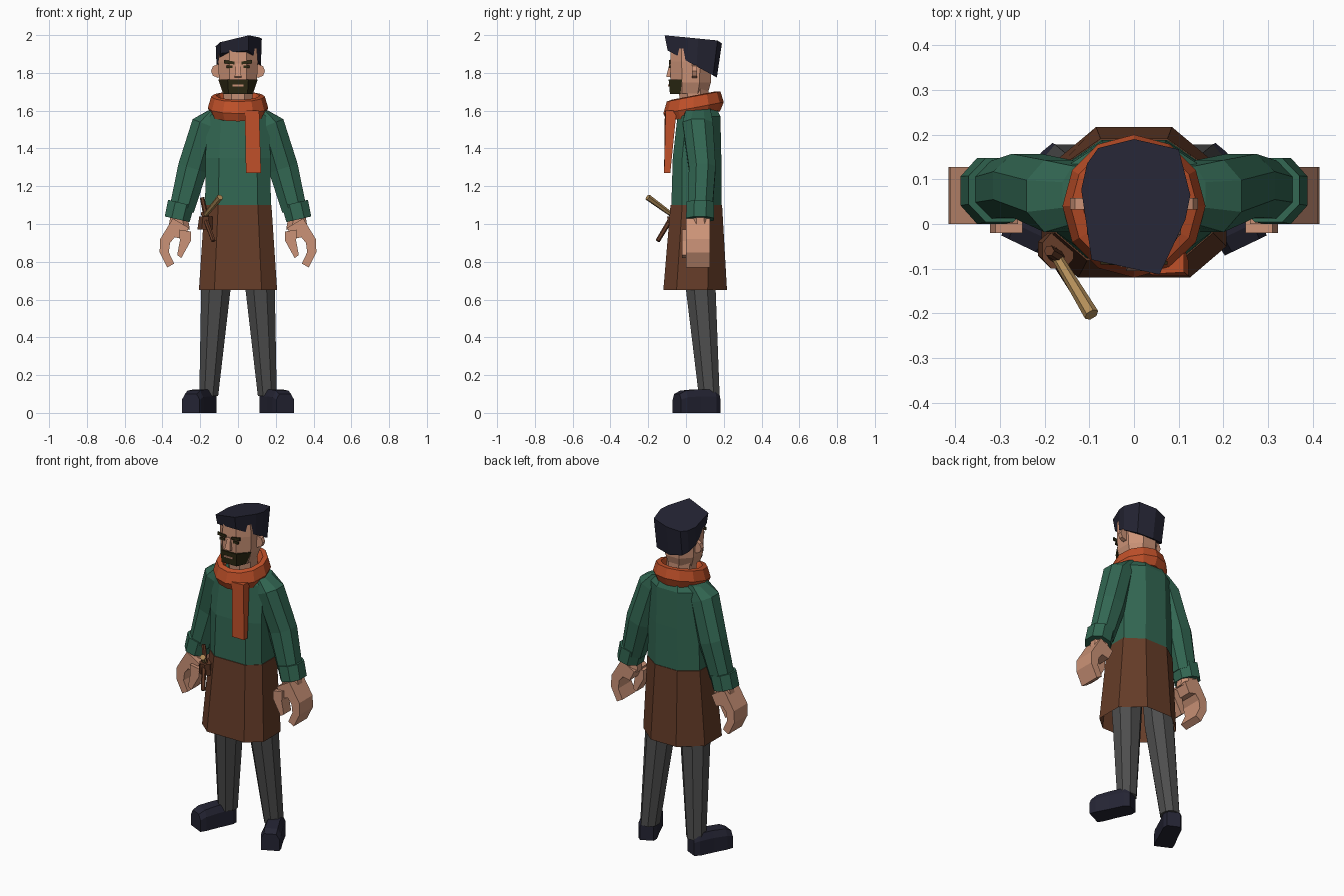
import bpy, bmesh, math
from mathutils import Vector


def material(name, r, g, b):
    m = bpy.data.materials.new(name)
    m.diffuse_color = (r, g, b, 1)
    return m


GREEN = material("green cloth", 0.032, 0.135, 0.085)
ORANGE = material("orange wool", 0.52, 0.08, 0.022)
BROWN = material("brown leather", 0.13, 0.045, 0.021)
GREY = material("grey trousers", 0.075, 0.075, 0.075)
NAVY = material("navy felt", 0.018, 0.018, 0.034)
SKIN = material("skin", 0.60, 0.29, 0.185)
DARK = material("dark hair", 0.026, 0.022, 0.007)
TAN = material("tan wood", 0.45, 0.27, 0.10)


def loft(name, rings, mat, side=1, caps=(True, True)):
    """Join equal-length rings of points; side=-1 mirrors in x."""
    bm = bmesh.new()
    vs = [[bm.verts.new((p[0] * side, p[1], p[2])) for p in r] for r in rings]
    n = len(vs[0])
    for a, b in zip(vs, vs[1:]):
        for i in range(n):
            j = (i + 1) % n
            bm.faces.new((a[i], a[j], b[j], b[i]))
    if caps[0]:
        bm.faces.new(vs[0])
    if caps[1]:
        bm.faces.new(vs[-1])
    bmesh.ops.recalc_face_normals(bm, faces=bm.faces)
    me = bpy.data.meshes.new(name)
    bm.to_mesh(me)
    bm.free()
    me.materials.append(mat)
    ob = bpy.data.objects.new(name, me)
    bpy.context.collection.objects.link(ob)
    return ob


def ring8(x0, x1, y0, y1, z0, z1=None, cut=0.28):
    """Chamfered rectangle; height runs from z0 at x0 to z1 at x1."""
    z1 = z0 if z1 is None else z1
    uv = [(cut, 0), (1 - cut, 0), (1, cut), (1, 1 - cut),
          (1 - cut, 1), (cut, 1), (0, 1 - cut), (0, cut)]
    return [(x0 + u * (x1 - x0), y0 + v * (y1 - y0), z0 + u * (z1 - z0)) for u, v in uv]


def body(z, xs, yf, yb, cf, cb, mf, mb):
    """Symmetric octagon: front, side and back edges."""
    return [(-cf, yf, z), (cf, yf, z), (xs, mf, z), (xs, mb, z),
            (cb, yb, z), (-cb, yb, z), (-xs, mb, z), (-xs, mf, z)]


def box(name, x0, x1, y0, y1, z0, z1, mat):
    def r(z):
        return [(x0, y0, z), (x1, y0, z), (x1, y1, z), (x0, y1, z)]
    return loft(name, [r(z0), r(z1)], mat)


def rod(name, a, b, ra, rb, mat, n=6):
    a, b = Vector(a), Vector(b)
    q = (b - a).to_track_quat('Z', 'Y')

    def r(c, rad):
        return [c + q @ Vector((rad * math.cos(2 * math.pi * i / n),
                                rad * math.sin(2 * math.pi * i / n), 0)) for i in range(n)]
    return loft(name, [r(a, ra), r(b, rb)], mat)


def slab(name, outline, y0, y1, mat, side):
    """Outline in x,z extruded along y."""
    return loft(name, [[(x, y, z) for x, z in outline] for y in (y0, y1)], mat, side)


# Torso and skirt-like apron
loft("shirt_torso", [
    body(1.08, 0.174, -0.078, 0.188, 0.105, 0.075, -0.02, 0.12),
    body(1.35, 0.172, -0.07, 0.187, 0.10, 0.07, -0.02, 0.12),
    body(1.57, 0.165, -0.045, 0.182, 0.09, 0.07, 0.0, 0.12),
    body(1.64, 0.09, -0.02, 0.15, 0.05, 0.05, 0.02, 0.10)], GREEN)
loft("apron", [
    body(0.65, 0.207, -0.12, 0.217, 0.125, 0.085, -0.05, 0.115),
    body(1.10, 0.177, -0.082, 0.191, 0.105, 0.075, -0.02, 0.12)], BROWN, caps=(False, True))

# Limbs, mirrored
for s, tag in ((1, "left"), (-1, "right")):
    loft("trouser_leg_" + tag, [
        ring8(0.105, 0.205, 0.068, 0.178, 0.09),
        ring8(0.04, 0.195, 0.0, 0.157, 0.65),
        ring8(0.02, 0.165, 0.0, 0.145, 0.9)], GREY, s)

    # Boot turned outwards: cross-sections from heel to toe
    heel, along = Vector((0.148, 0.165)), Vector((0.43, -0.90))
    across = Vector((0.90, 0.43))
    sections = []
    for d, w, h in ((0.0, 0.038, 0.11), (0.03, 0.052, 0.125), (0.12, 0.052, 0.125),
                    (0.20, 0.056, 0.118), (0.237, 0.052, 0.10)):
        c = heel + along * d
        sec = []
        for u, z in ((-1, 0.0), (1, 0.0), (1, 0.7), (0.65, 1), (-0.65, 1), (-1, 0.7)):
            p = c + across * (u * w)
            sec.append((p.x, p.y, z * h))
        sections.append(sec)
    loft("boot_" + tag, sections, NAVY, s)

    loft("sleeve_" + tag, [
        ring8(0.08, 0.16, 0.0, 0.13, 1.62, 1.60),
        ring8(0.10, 0.24, -0.018, 0.143, 1.50, 1.555),
        ring8(0.165, 0.315, 0.015, 0.157, 1.27, 1.32),
        ring8(0.235, 0.36, 0.012, 0.14, 1.06, 1.10)], GREEN, s)
    loft("cuff_" + tag, [
        ring8(0.232, 0.37, 0.004, 0.148, 1.095, 1.128),
        ring8(0.256, 0.388, 0.0, 0.148, 1.01, 1.04)], GREEN, s)

    # Hand: wrist, curled fingers and thumb
    loft("wrist_" + tag, [
        ring8(0.27, 0.355, 0.03, 0.12, 1.06),
        ring8(0.255, 0.37, 0.03, 0.125, 0.97)], SKIN, s)
    slab("fingers_" + tag, [
        (0.26, 0.98), (0.345, 1.03), (0.412, 0.92), (0.415, 0.85), (0.375, 0.77),
        (0.338, 0.79), (0.366, 0.85), (0.36, 0.90), (0.335, 0.93), (0.29, 0.92)],
        0.0, 0.128, SKIN, s)
    slab("thumb_" + tag, [
        (0.25, 0.96), (0.31, 0.97), (0.308, 0.91), (0.322, 0.835),
        (0.30, 0.82), (0.25, 0.91)], -0.02, 0.05, SKIN, s)

    # Ear, eye and brow
    slab("ear_" + tag, [(0.107 + 0.036 * math.cos(a * math.pi / 4),
                         1.81 + 0.036 * math.sin(a * math.pi / 4)) for a in range(8)],
         0.033, 0.058, SKIN, s)
    slab("brow_" + tag, [(0.018, 1.845), (0.075, 1.85), (0.075, 1.868), (0.018, 1.86)],
         -0.091, -0.083, DARK, s)
    slab("eye_" + tag, [(0.028, 1.825), (0.062, 1.825), (0.062, 1.84), (0.028, 1.84)],
         -0.089, -0.081, DARK, s)

# Head
loft("neck", [ring8(-0.075, 0.075, -0.03, 0.12, 1.60),
              ring8(-0.08, 0.08, -0.04, 0.12, 1.74)], SKIN)
loft("head", [
    ring8(-0.08, 0.08, -0.075, 0.115, 1.69),
    ring8(-0.10, 0.10, -0.082, 0.132, 1.75),
    ring8(-0.105, 0.105, -0.084, 0.135, 1.86),
    ring8(-0.10, 0.10, -0.08, 0.12, 1.93)], SKIN)
loft("nose", [
    [(-0.018, -0.105, 1.78), (0.018, -0.105, 1.78), (0.018, -0.07, 1.775), (-0.018, -0.07, 1.775)],
    [(-0.01, -0.087, 1.85), (0.01, -0.087, 1.85), (0.01, -0.07, 1.85), (-0.01, -0.07, 1.85)]], SKIN)
loft("beard", [
    [(-0.075, -0.03, 1.688), (-0.05, -0.085, 1.688), (0.05, -0.085, 1.688), (0.075, -0.03, 1.688)],
    [(-0.105, -0.02, 1.765), (-0.055, -0.092, 1.765), (0.055, -0.092, 1.765), (0.105, -0.02, 1.765)]],
    DARK)
box("mouth", -0.03, 0.03, -0.096, -0.088, 1.728, 1.738, SKIN)

# Slanted cap
cap = [(-0.095, -0.08), (0.057, -0.113), (0.115, 0.01), (0.126, 0.065), (0.10, 0.167),
       (0.0, 0.19), (-0.08, 0.17), (-0.105, 0.135), (-0.118, 0.077)]
loft("cap", [
    [(x * 0.96, y * 0.86, 1.915 - 0.55 * (y * 0.86 + 0.09)) for x, y in cap],
    [(x, y, 1.975 - 0.1 * y + 0.22 * min(x, 0.06)) for x, y in cap]], NAVY)

# Scarf: tilted collar and hanging tail
N = 12
loft("scarf_collar", [
    [(r * math.cos(2 * math.pi * i / N), 0.04 + r * math.sin(2 * math.pi * i / N),
      z + 0.19 * r * math.sin(2 * math.pi * i / N)) for i in range(N)]
    for r, z in ((0.09, 1.64), (0.115, 1.68), (0.142, 1.675), (0.16, 1.615), (0.14, 1.57), (0.08, 1.57))],
    ORANGE)
loft("scarf_tail", [
    [(0.042, -0.116, 1.27), (0.122, -0.116, 1.27), (0.122, -0.083, 1.27), (0.042, -0.083, 1.27)],
    [(0.036, -0.112, 1.60), (0.112, -0.108, 1.60), (0.112, -0.05, 1.60), (0.036, -0.05, 1.60)]], ORANGE)

# Tools tucked in at the hip
rod("tool_handle", (-0.175, -0.07, 1.045), (-0.095, -0.203, 1.142), 0.012, 0.017, TAN)
rod("tool_lower_handle", (-0.185, -0.06, 1.06), (-0.13, -0.15, 0.91), 0.014, 0.012, BROWN)
rod("tool_upper_handle", (-0.165, -0.075, 1.02), (-0.19, -0.06, 1.14), 0.014, 0.012, BROWN)
loft("tool_loop", [ring8(-0.215, -0.135, -0.09, -0.02, 0.97),
                   ring8(-0.205, -0.135, -0.10, -0.02, 1.04)], BROWN)
